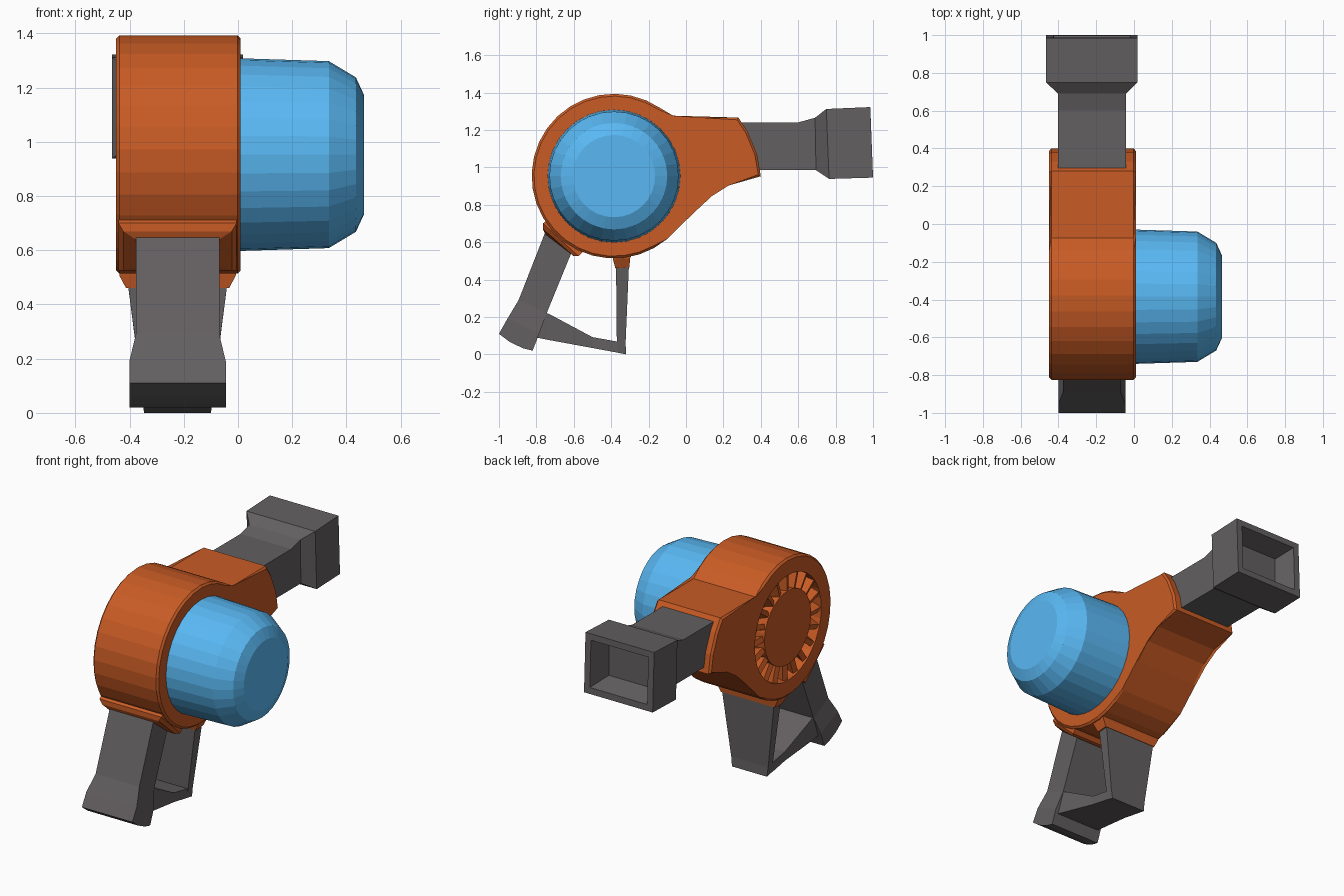
import bpy, bmesh
from math import sin, cos, radians, pi
from mathutils import Matrix

if "Cube" in bpy.data.objects:
    bpy.data.objects.remove(bpy.data.objects["Cube"])

CY, CZ = -0.385, 0.953      # drum centre
XC = -0.223                 # body centre plane


def material(name, rgb):
    m = bpy.data.materials.new(name)
    m.diffuse_color = (*rgb, 1)
    m.use_nodes = True
    m.node_tree.nodes["Principled BSDF"].inputs["Base Color"].default_value = m.diffuse_color
    return m


ORANGE = material("orange", (0.58, 0.105, 0.018))
BLUE = material("blue", (0.1, 0.48, 0.9))
GREY = material("dark_grey", (0.125, 0.115, 0.12))


def finish(bm, name, mat):
    bmesh.ops.recalc_face_normals(bm, faces=bm.faces)
    me = bpy.data.meshes.new(name)
    bm.to_mesh(me)
    bm.free()
    ob = bpy.data.objects.new(name, me)
    bpy.context.collection.objects.link(ob)
    me.materials.append(mat)
    return ob


def skin(bm, rings):
    """Join closed rings of points with quads and cap both ends."""
    vs = [[bm.verts.new(p) for p in r] for r in rings]
    n = len(vs[0])
    for a, b in zip(vs, vs[1:]):
        for i in range(n):
            j = (i + 1) % n
            bm.faces.new((a[i], a[j], b[j], b[i]))
    bm.faces.new(vs[0])
    bm.faces.new(vs[-1])


def loft(name, sections, mat):
    """Rectangular sections: (y1, z1, y2, z2, half width in x)."""
    bm = bmesh.new()
    skin(bm, [[(XC - h, y1, z1), (XC + h, y1, z1), (XC + h, y2, z2), (XC - h, y2, z2)]
              for y1, z1, y2, z2, h in sections])
    return finish(bm, name, mat)


def turned(name, profile, mat, n=32):
    """Turn (x, radius) points about the drum axis."""
    bm = bmesh.new()
    skin(bm, [[(x, CY + r * cos(2 * pi * i / n), CZ + r * sin(2 * pi * i / n))
               for i in range(n)] for x, r in profile])
    return finish(bm, name, mat)


# Housing: round drum flowing into the outlet
outline = [(CY + 0.44 * cos(radians(a)), CZ + 0.44 * sin(radians(a)))
           for a in [45 + 265 * i / 24 for i in range(25)]]
outline += [(0.04, 0.755), (0.13, 0.855), (0.225, 0.915), (0.40, 0.952),
            (0.38, 1.07), (0.33, 1.19), (0.28, 1.266)]
bm = bmesh.new()
skin(bm, [[(x, y, z) for y, z in outline] for x in (-0.45, 0.01)])
rims = [e for e in bm.edges if abs(e.verts[0].co.x - e.verts[1].co.x) < 1e-5]
bmesh.ops.bevel(bm, geom=rims, offset=0.012, segments=1, affect='EDGES')
housing = finish(bm, "housing", ORANGE)

# Round vent recess in the left face
cutter = turned("vent_cutter", [(-0.6, 0.335), (-0.37, 0.335)], ORANGE)
cutter.hide_render = True
mod = housing.modifiers.new("vent", 'BOOLEAN')
mod.operation = 'DIFFERENCE'
mod.object = cutter
bpy.context.view_layer.objects.active = housing
bpy.ops.object.modifier_apply(modifier=mod.name)
bpy.data.objects.remove(cutter)

# Vent hub and radial slats
turned("vent_hub", [(-0.36, 0.235), (-0.448, 0.235)], ORANGE)
bm = bmesh.new()
for i in range(20):
    m = (Matrix.Translation((-0.40, CY, CZ)) @ Matrix.Rotation(2 * pi * i / 20, 4, 'X')
         @ Matrix.Translation((0, 0.287, 0)) @ Matrix.Rotation(radians(20), 4, 'Y')
         @ Matrix.Diagonal((0.08, 0.12, 0.034, 1)))
    bmesh.ops.create_cube(bm, size=1, matrix=m)
finish(bm, "vent_slats", ORANGE)

# Motor dome on the right side
turned("motor_dome", [(-0.02, 0.355), (0.02, 0.355), (0.335, 0.345),
                      (0.435, 0.285), (0.465, 0.22)], BLUE)

# Nozzle with hollow mouth
loft("nozzle", [(0.2, 0.985, 0.2, 1.24, 0.18), (0.6, 0.985, 0.6, 1.24, 0.18),
                (0.695, 0.985, 0.69, 1.265, 0.18), (0.765, 0.938, 0.75, 1.312, 0.242),
                (1.0, 0.945, 0.985, 1.322, 0.242), (0.998, 0.985, 0.987, 1.282, 0.202),
                (0.86, 1.02, 0.86, 1.245, 0.165)], GREY)

# Mounts joining the handle to the drum
loft("grip_mount", [(-0.70, 0.75, -0.50, 0.60, 0.218), (-0.765, 0.70, -0.575, 0.525, 0.218),
                    (-0.765, 0.67, -0.60, 0.525, 0.20), (-0.752, 0.642, -0.615, 0.537, 0.157)], ORANGE)
loft("post_mount", [(-0.40, 0.56, -0.28, 0.56, 0.215), (-0.39, 0.507, -0.298, 0.515, 0.215),
                    (-0.378, 0.46, -0.303, 0.465, 0.19)], ORANGE)

# Handle: grip, post and lower strut around an opening
loft("grip", [(-0.75, 0.66, -0.61, 0.55, 0.154), (-0.895, 0.29, -0.745, 0.22, 0.154),
              (-0.955, 0.19, -0.785, 0.11, 0.178), (-1.0, 0.11, -0.82, 0.02, 0.178),
              (-0.94, 0.065, -0.87, 0.032, 0.178)], GREY)
loft("post", [(-0.374, 0.48, -0.305, 0.48, 0.184), (-0.37, 0.07, -0.323, 0.06, 0.13),
              (-0.37, 0.01, -0.32, 0.0, 0.123)], GREY)
loft("lower_strut", [(-0.80, 0.09, -0.76, 0.225, 0.155), (-0.74, 0.078, -0.73, 0.215, 0.15),
                     (-0.50, 0.034, -0.50, 0.092, 0.125), (-0.365, 0.009, -0.365, 0.068, 0.125)], GREY)
